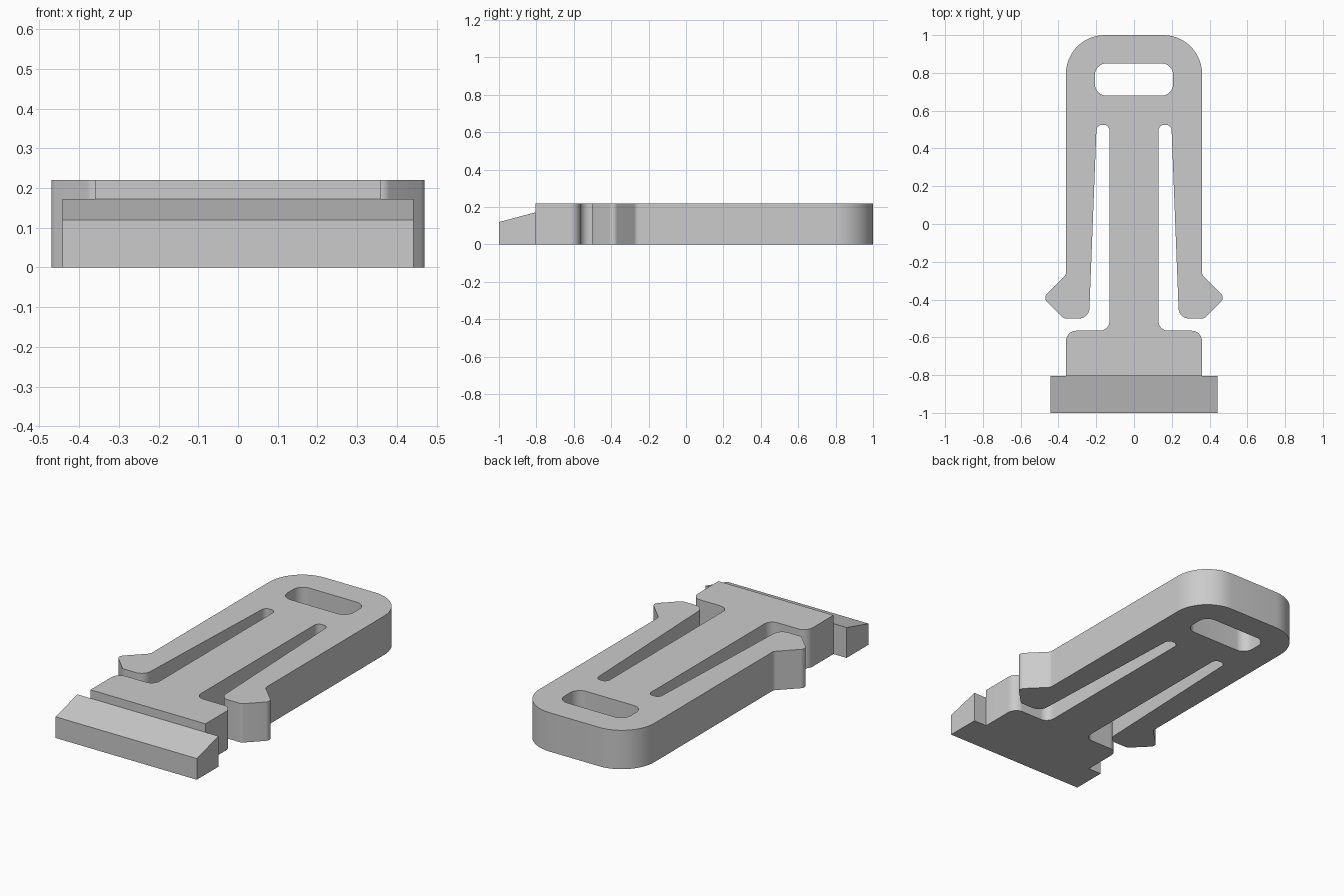
import bpy, bmesh
from math import tan, ceil
from mathutils import Vector

if "Cube" in bpy.data.objects:
    bpy.data.objects.remove(bpy.data.objects["Cube"], do_unlink=True)

grey = bpy.data.materials.new("plain grey")
grey.use_nodes = True
colour = (0.6, 0.6, 0.6, 1)
grey.diffuse_color = colour
grey.node_tree.nodes["Principled BSDF"].inputs["Base Color"].default_value = colour

HEIGHT = 0.22
FOOT_BACK = -0.805


def rounded(corners):
    """Turn (x, y, radius) corners into a closed outline with true arcs."""
    points = []
    for i, (x, y, r) in enumerate(corners):
        c = Vector((x, y))
        if r == 0:
            points.append(c)
            continue
        a = (Vector(corners[i - 1][:2]) - c).normalized()
        b = (Vector(corners[(i + 1) % len(corners)][:2]) - c).normalized()
        half = a.angle(b) / 2
        start = c + a * (r / tan(half))
        end = c + b * (r / tan(half))
        centre = c + (a + b).normalized() * (start - c).length / (a.dot((a + b).normalized()))
        sweep = (start - centre).angle_signed(end - centre)
        steps = max(3, ceil(abs(sweep) / 0.13))
        for k in range(steps + 1):
            t = k / steps
            # spherical blend between the two tangent points
            points.append(centre + (start - centre).slerp(end - centre, t).normalized() * r)
    return points


def mirrored(half):
    return half + [(-x, y, r) for x, y, r in reversed(half)]


def finish(bm, name):
    bmesh.ops.recalc_face_normals(bm, faces=bm.faces)
    mesh = bpy.data.meshes.new(name)
    bm.to_mesh(mesh)
    bm.free()
    mesh.materials.append(grey)
    obj = bpy.data.objects.new(name, mesh)
    bpy.context.collection.objects.link(obj)
    bpy.ops.object.select_all(action="DESELECT")
    obj.select_set(True)
    bpy.context.view_layer.objects.active = obj
    bpy.ops.object.shade_smooth_by_angle(angle=0.45)
    return obj


# Buckle plate: right half outline with side arm, barb, slit, stem and shoulder
plate_half = [
    (0.36, 1.0, 0.205),
    (0.36, -0.268, 0.03),
    (0.482, -0.39, 0.03),
    (0.372, -0.5, 0.03),
    (0.238, -0.5, 0.055),
    (0.198, 0.525, 0.03),
    (0.13, 0.525, 0.03),
    (0.13, -0.565, 0.05),
    (0.36, -0.565, 0.055),
    (0.36, FOOT_BACK, 0),
]
# Strap slot near the rounded end
slot_half = [(0.207, 0.85, 0.06), (0.207, 0.68, 0.06)]

bm = bmesh.new()
edges = []
for half in (plate_half, slot_half):
    verts = [bm.verts.new((p.x, p.y, 0)) for p in rounded(mirrored(half))]
    edges += [bm.edges.new((verts[i - 1], verts[i])) for i in range(len(verts))]
bmesh.ops.triangle_fill(bm, edges=edges, use_beauty=True)
top = bmesh.ops.extrude_face_region(bm, geom=bm.faces[:])["geom"]
bmesh.ops.translate(bm, vec=(0, 0, HEIGHT),
                    verts=[v for v in top if isinstance(v, bmesh.types.BMVert)])
finish(bm, "buckle_plate")

# Wedge foot: side profile (y, z) swept across the width
bm = bmesh.new()
profile = [(-1, 0), (FOOT_BACK, 0), (FOOT_BACK, 0.172), (-1, 0.12)]
face = bm.faces.new([bm.verts.new((-0.442, y, z)) for y, z in profile])
side = bmesh.ops.extrude_face_region(bm, geom=[face])["geom"]
bmesh.ops.translate(bm, vec=(0.884, 0, 0),
                    verts=[v for v in side if isinstance(v, bmesh.types.BMVert)])
finish(bm, "wedge_foot")
